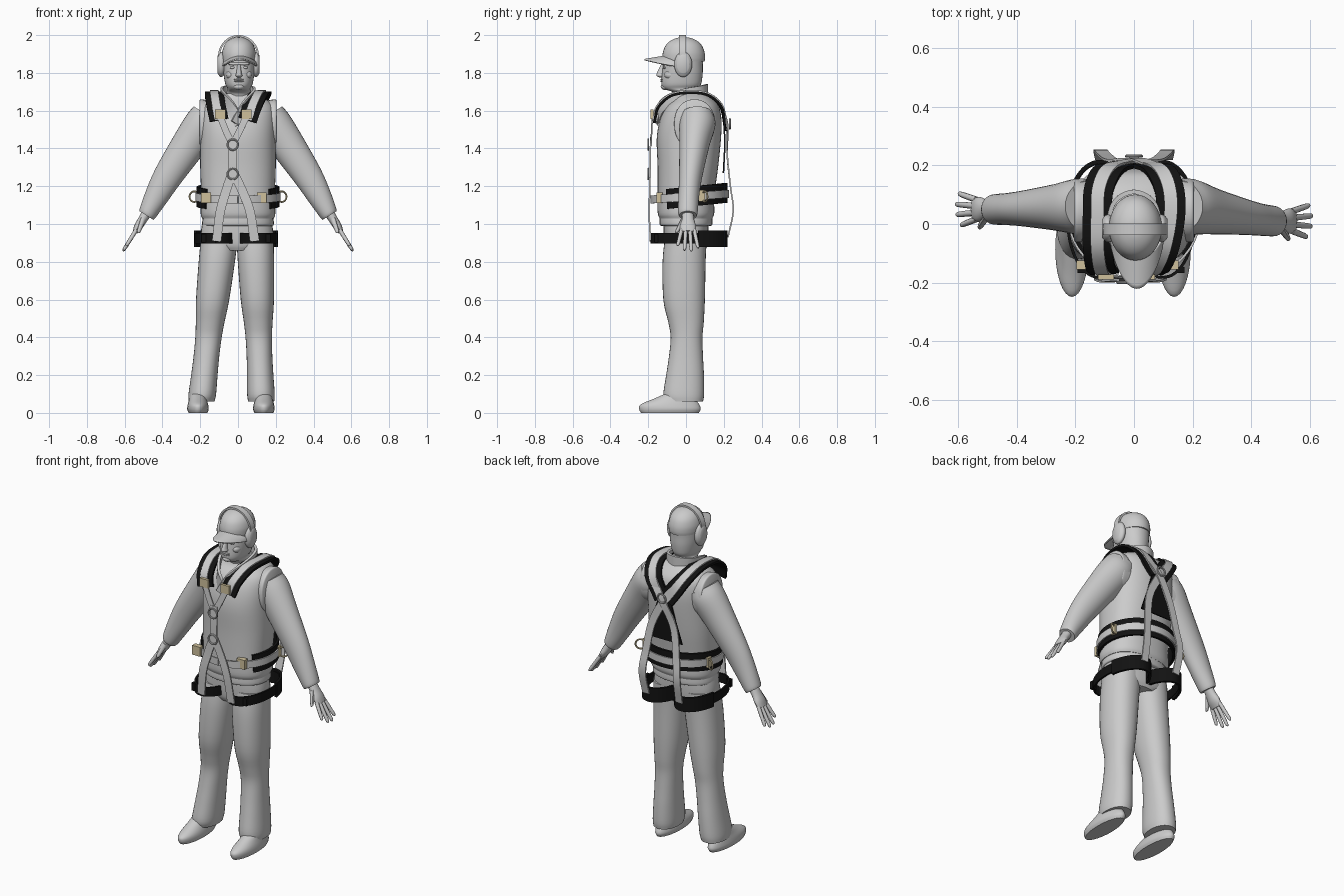
import bpy, bmesh, math
from mathutils import Vector

default_cube = bpy.data.objects.get("Cube")
if default_cube:
    bpy.data.objects.remove(default_cube, do_unlink=True)

X, Y, Z = Vector((1, 0, 0)), Vector((0, 1, 0)), Vector((0, 0, 1))
SIDES = ((-1, "right"), (1, "left"))
parts = []


def material(name, colour):
    mat = bpy.data.materials.new(name)
    mat.use_nodes = True
    mat.diffuse_color = (*colour, 1)
    mat.node_tree.nodes["Principled BSDF"].inputs["Base Color"].default_value = (*colour, 1)
    return mat


grey = material("light grey", (.6, .6, .6))
black = material("black webbing", (.006, .006, .006))
brass = material("pale brass", (.62, .53, .33))


def smooth_path(points, steps=4):
    """Catmull-Rom curve through points of any dimension."""
    p = [Vector(q) for q in points]
    p = [2 * p[0] - p[1]] + p + [2 * p[-1] - p[-2]]
    out = []
    for i in range(1, len(p) - 2):
        a, b, c, d = p[i - 1:i + 3]
        for k in range(steps):
            t = k / steps
            out.append((2 * b + (c - a) * t + (2 * a - 5 * b + 4 * c - d) * t * t
                        + (3 * b - a - 3 * c + d) * t ** 3) * .5)
    return out + [p[-2]]


def finish(name, bm, mat):
    bmesh.ops.recalc_face_normals(bm, faces=bm.faces)
    mesh = bpy.data.meshes.new(name)
    bm.to_mesh(mesh)
    bm.free()
    mesh.materials.append(mat)
    obj = bpy.data.objects.new(name, mesh)
    bpy.context.collection.objects.link(obj)
    parts.append(obj)
    return obj


def skin(name, rings, mat):
    """Join rings of points into a capped tube."""
    bm = bmesh.new()
    loops = [[bm.verts.new(p) for p in ring] for ring in rings]
    n = len(loops[0])
    for low, high in zip(loops, loops[1:]):
        for i in range(n):
            j = (i + 1) % n
            bm.faces.new((low[i], low[j], high[j], high[i]))
    bm.faces.new(loops[0])
    bm.faces.new(loops[-1])
    return finish(name, bm, mat)


def loft(name, rows, mat=grey, axis=Z, power=2, sides=32):
    """Rows are x, y, z, radius across, radius along y; rings face the axis."""
    across = axis.cross(Y).normalized()
    rings = []
    for x, y, z, a, b in smooth_path(rows):
        ring = []
        for i in range(sides):
            t = math.tau * i / sides
            c, s = math.cos(t), math.sin(t)
            ring.append(Vector((x, y, z))
                        + across * a * math.copysign(abs(c) ** (2 / power), c)
                        + Y * b * math.copysign(abs(s) ** (2 / power), s))
        rings.append(ring)
    return skin(name, rings, mat)


def strap(name, points, width, mat=grey, axis=X, lift=0, thick=.008, end_width=None):
    """Flat band along a path, its width lying along the axis."""
    path = smooth_path(points, 6)
    rings = []
    for i, p in enumerate(path):
        t = (path[min(i + 1, len(path) - 1)] - path[max(i - 1, 0)]).normalized()
        w = (axis - t * axis.dot(t)).normalized()
        n = w.cross(t)
        f = i / (len(path) - 1)
        half = (width + ((end_width or width) - width) * f) / 2
        rings.append([p + w * half * u + n * (lift + thick * v / 2)
                      for u, v in ((-1, -1), (1, -1), (1, 1), (-1, 1))])
    return skin(name, rings, mat)


def hoop(cx, cy, z, rx, ry, reach=math.pi, tilt=0, count=24):
    """Clockwise arc centred on the back."""
    angles = [reach * (2 * i / count - 1) for i in range(count + 1)]
    return [(cx + rx * math.sin(a), cy + ry * math.cos(a), z + tilt * math.cos(a)) for a in angles]


def ball(name, loc, size, mat=grey):
    bm = bmesh.new()
    bmesh.ops.create_uvsphere(bm, u_segments=20, v_segments=12, radius=1)
    for v in bm.verts:
        v.co = Vector(loc) + Vector(a * b for a, b in zip(v.co, size))
    return finish(name, bm, mat)


def box(name, loc, size, mat):
    bm = bmesh.new()
    bmesh.ops.create_cube(bm, size=1)
    for v in bm.verts:
        v.co = Vector(loc) + Vector(a * b for a, b in zip(v.co, size))
    return finish(name, bm, mat)


def ring(name, loc, radius, mat, turn=0):
    bpy.ops.mesh.primitive_torus_add(location=loc, rotation=(math.pi / 2, 0, turn), major_radius=radius,
                                     minor_radius=.005, major_segments=24, minor_segments=8)
    obj = bpy.context.object
    obj.name = name
    obj.data.materials.append(mat)
    parts.append(obj)


# Vest, jacket hem and hips
loft("vest", [(0, y, z, a, b) for z, y, a, b in (
    (1.03, 0, .19, .14), (1.06, 0, .198, .15), (1.15, 0, .195, .15), (1.3, .01, .2, .16),
    (1.45, .015, .2, .17), (1.55, .025, .2, .163), (1.62, .035, .19, .14),
    (1.66, .04, .15, .105), (1.69, .03, .09, .08))], power=2.4, sides=48)
loft("jacket_hem", [(0, 0, z, a, b) for z, a, b in (
    (.99, .18, .13), (1, .19, .14), (1.05, .185, .138), (1.1, .18, .13))], power=2.3)
loft("hips", [(-.005, 0, z, a, b) for z, a, b in (
    (.86, .1, .1), (.89, .18, .112), (.95, .192, .118), (1.03, .18, .12))], power=2.4)
strap("collar", [(.01, -.15, 1.53), (-.045, -.12, 1.63), (-.085, -.03, 1.68), (-.07, .07, 1.7),
                 (0, .11, 1.71), (.07, .07, 1.7), (.085, -.03, 1.68), (.045, -.12, 1.63),
                 (-.01, -.15, 1.53)], .06, axis=Z, thick=.015)

# Legs and shoes
for s, side in SIDES:
    hip, hem = (-.098, -.2) if s < 0 else (.09, .125)
    loft(side + "_trouser_leg", [(hem + (hip - hem) * z / .93, y, z, a, b) for z, a, y, b in (
        (.94, .098, 0, .11), (.8, .096, -.01, .114), (.6, .088, -.01, .11), (.48, .076, 0, .094),
        (.4, .07, .003, .084), (.3, .068, 0, .09), (.2, .07, -.005, .1), (.1, .073, -.012, .108),
        (.06, .069, -.01, .1))], power=2.2)
    loft(side + "_shoe", [(hem + s * .012, y, z, a, b) for z, y, a, b in (
        (0, -.085, .05, .153), (.02, -.085, .057, .163), (.045, -.085, .054, .155),
        (.075, -.06, .046, .11), (.11, -.02, .04, .07))])

# Arms and hands
for s, side in SIDES:
    down = Vector((s * .53, 0, -.85))
    wrist_y = .05 if s < 0 else .01
    loft(side + "_armhole", [(s * .1, .045, 1.53, .11, .1), (s * .19, .045, 1.53, .13, .108),
                             (s * .205, .045, 1.53, .12, .1)], axis=X, power=2.2)
    loft(side + "_sleeve", [(s * x, .06 + (wrist_y - .06) * f, z, a, b) for x, z, f, a, b in (
        (.15, 1.57, 0, .1, .09), (.19, 1.52, 0, .1, .095), (.26, 1.42, .3, .092, .08),
        (.37, 1.255, .7, .077, .062), (.43, 1.15, .9, .064, .055), (.475, 1.065, 1, .05, .052),
        (.485, 1.045, 1, .044, .047))], axis=down)
    wrist = Vector((s * .485, wrist_y, 1.055))
    palm = [(*(wrist + down * d), a, b) for d, a, b in (
        (0, .026, .03), (.04, .024, .034), (.08, .022, .043), (.115, .014, .04))]
    loft(side + "_palm", palm, axis=down, sides=16)
    for i, finger in enumerate(("index", "middle", "ring", "little")):
        spread = i - 1.5
        reach = .235 - .012 * abs(spread - .2) ** 2
        loft(f"{side}_{finger}_finger", [
            (*(wrist + down * (.1 + (reach - .1) * f) + Y * spread * (.022 + .014 * f)), r, r)
            for f, r in ((0, .011), (.5, .0105), (.9, .009), (1, .004))], axis=down, sides=10)
    loft(side + "_thumb", [
        (*(wrist + down * (.03 + .09 * f) - Y * (.02 + .042 * f) - X * s * .02 * f), r, r)
        for f, r in ((0, .016), (.5, .013), (.9, .01), (1, .004))], axis=down, sides=10)

# Head and face
loft("head", [(.005, y, z, a, b) for z, y, a, b in (
    (1.62, .025, .075, .08), (1.69, .015, .068, .075), (1.715, -.025, .06, .09),
    (1.74, -.025, .072, .105), (1.79, -.02, .081, .108), (1.84, -.017, .085, .106),
    (1.9, -.015, .085, .105), (1.95, -.015, .07, .085))], power=2.15)
loft("nose", [(.005, y, z, a, b) for z, y, a, b in (
    (1.775, -.128, .008, .012), (1.785, -.132, .018, .024), (1.8, -.13, .014, .024),
    (1.845, -.118, .008, .014))], sides=16)
ball("brow", (.005, -.105, 1.848), (.058, .022, .012))
ball("chin", (.005, -.108, 1.727), (.03, .026, .018))
for z in (1.756, 1.765):
    ball("lip", (.005, -.125, z), (.026, .011, .005))
for s, side in SIDES:
    ball(side + "_eye", (.005 + s * .033, -.112, 1.828), (.015, .01, .007))
    ball(side + "_cheek", (.005 + s * .045, -.08, 1.79), (.025, .035, .025))

# Cap with curved brim
loft("cap", [(.005, -.012, z, a, b) for z, a, b in (
    (1.86, .088, .11), (1.88, .09, .113), (1.91, .089, .11), (1.945, .078, .096),
    (1.97, .058, .07), (1.985, .03, .036), (1.989, .004, .005))])
bm = bmesh.new()
bmesh.ops.create_grid(bm, x_segments=24, y_segments=8, size=1)
for v in bm.verts:
    u, f = v.co.x, (v.co.y + 1) / 2
    bow = max(math.cos(u * math.pi / 2), 0)
    v.co = (.01 + .088 * u, -.025 - bow ** .6 * (.085 + .11 * f), 1.884 - .018 * f - .035 * u * u)
brim = finish("cap_brim", bm, grey)
brim.modifiers.new("thickness", "SOLIDIFY").thickness = .008

# Ear defenders
for s, side in SIDES:
    loft(side + "_ear_cup", [(.003 + s * x, -.015, 1.845, a, b) for x, a, b in (
        (.075, .056, .04), (.088, .066, .047), (.1, .064, .045), (.112, .045, .032))], axis=X)
arc = [math.pi * i / 12 for i in range(13)]
strap("headband", [(.003 + .104 * math.cos(a), -.018, 1.885 + .11 * math.sin(a)) for a in arc],
      .038, axis=Y, thick=.01)

# Shoulder pads, back straps and chest straps
for s, side in SIDES:
    over = [(s * .075 - .025, -.165, 1.55), (s * .095 - .02, -.145, 1.62), (s * .115 - .01, -.075, 1.68),
            (s * .125, .03, 1.695), (s * .12, .12, 1.68), (s * .085, .185, 1.62), (s * .015, .205, 1.52)]
    strap(side + "_shoulder_pad", over, .1, black, thick=.014)
    strap(side + "_shoulder_webbing", over, .045, lift=.01)
    strap(side + "_back_strap", [(s * .085, .192, 1.62), (s * .01, .217 + s * .004, 1.52),
                                 (-s * .07, .218, 1.37), (-s * .1, .235, 1.2),
                                 (-s * .115, .25, 1.07), (-s * .11, .222, .93)], .045)
    strap(side + "_chest_strap", [(s * .07 - .025, -.178, 1.57), (s * .035 - .028, -.182, 1.49),
                                  (-.028, -.185, 1.42)], .035)
    strap(side + "_lap_strap", [(-.028, -.19, 1.28), (s * .045 - .02, -.192, 1.17),
                                (s * .08 - .015, -.195, 1.06), (s * .1 - .013, -.188, .91)], .048)
    box(side + "_chest_buckle", (s * .07 - .025, -.181, 1.58), (.055, .016, .05), brass)
strap("centre_strap", [(-.028, -.186, 1.46), (-.028, -.19, 1.35), (-.028, -.19, 1.25)], .045)
for z in (1.42, 1.265):
    ring("chest_ring", (-.028, -.2, z), .028, grey)
strap("back_pad", [(0, .2, 1.56), (0, .205, 1.42), (0, .198, 1.27)], .05, black, end_width=.23)
ring("back_ring", (0, .232, 1.53), .026, grey)

# Waist belt with side rings
strap("belt_pad", hoop(0, .02, 1.145, .212, .193, math.radians(128), .02), .105, black, Z, thick=.014)
strap("belt_webbing", hoop(0, .02, 1.145, .212, .193, math.pi, .015), .042, grey, Z, lift=.01)
for s, side in SIDES:
    box(side + "_belt_buckle", (s * .148 - .022, -.14, 1.14), (.052, .03, .056), brass)
    box(side + "_ring_plate", (s * .212, .085, 1.15), (.016, .03, .06), brass)
    ring(side + "_belt_ring", (s * .232, .1, 1.145), .028, brass, s * .5)

# Thigh loops
for s, side in SIDES:
    cx = s * .108 - .01
    strap(side + "_thigh_loop", hoop(cx, .012, .925, .108, .195), .055, black, Z, thick=.01)
    strap(side + "_thigh_pad", hoop(cx, .012, .922, .112, .2, math.radians(75)), .085, black, Z, thick=.014)
    box(side + "_thigh_buckle", (cx + s * .06, -.157, .925), (.03, .02, .045), black)

# Shade everything smooth while keeping sharp edges
bpy.ops.object.select_all(action="DESELECT")
for obj in parts:
    obj.select_set(True)
bpy.context.view_layer.objects.active = parts[0]
bpy.ops.object.shade_smooth_by_angle(angle=math.radians(40))
